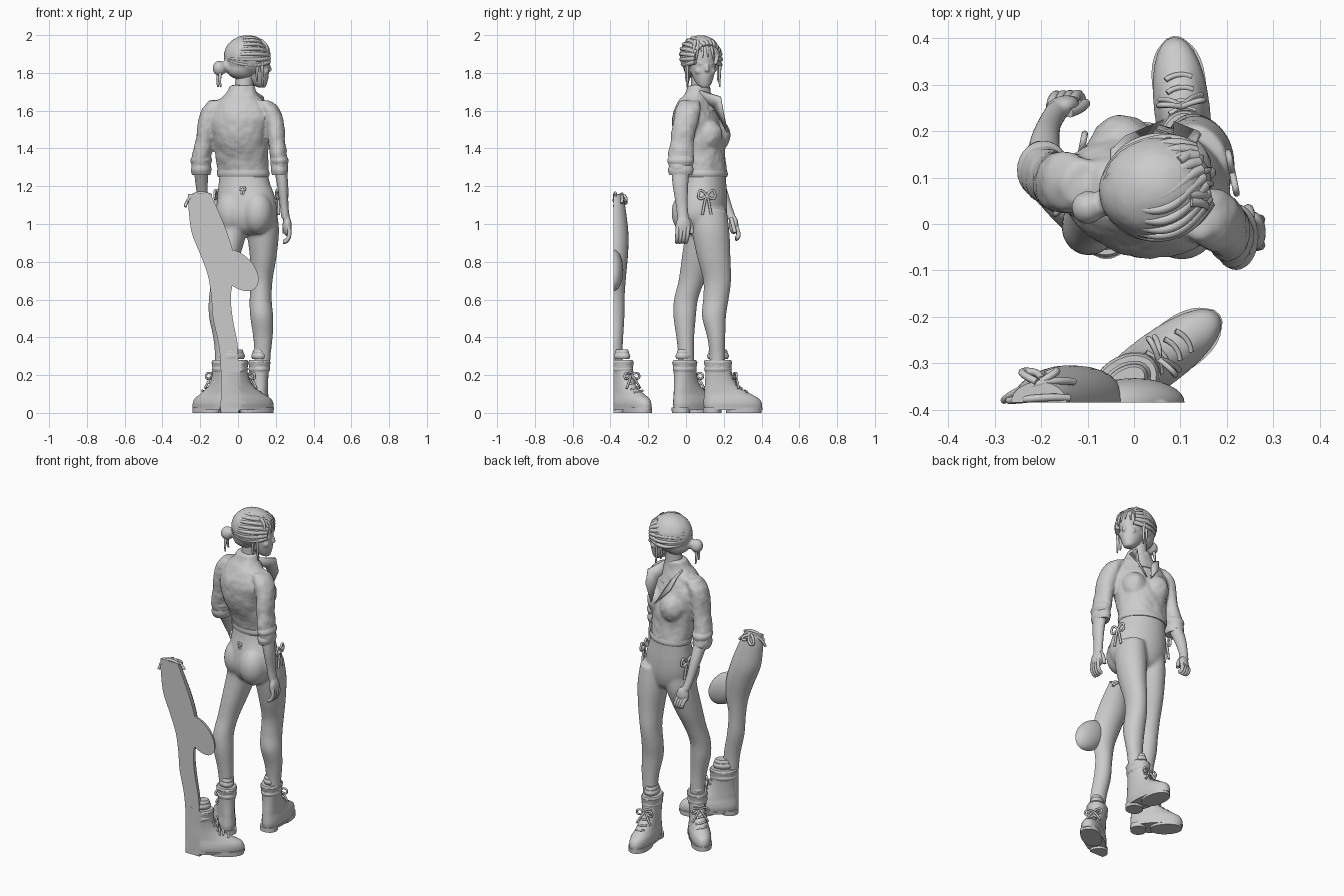
import bpy, bmesh, math
from mathutils import Matrix, Vector

CUT_Y = -0.385


def spline(rows, sub=5):
    out = []
    for i in range(len(rows) - 1):
        a, b, c, d = (rows[max(0, min(len(rows) - 1, i + k))] for k in (-1, 0, 1, 2))
        for s in range(sub):
            t = s / sub
            out.append([0.5 * (2 * q + (r - p) * t + (2 * p - 5 * q + 4 * r - w) * t * t
                        + (3 * q - p - 3 * r + w) * t ** 3) for p, q, r, w in zip(a, b, c, d)])
    return out + [list(rows[-1])]


def loft(bm, rows, yaw=0.0, n=28, power=2.0, sub=5):
    """Rows are (x, y, z, rx, ry) horizontal sections joined smoothly."""
    rings, cy, sy = [], math.cos(yaw), math.sin(yaw)
    for x, y, z, rx, ry in spline(rows, sub):
        ring = []
        for k in range(n):
            c, s = math.cos(2 * math.pi * k / n), math.sin(2 * math.pi * k / n)
            u = rx * math.copysign(abs(c) ** (2 / power), c)
            v = ry * math.copysign(abs(s) ** (2 / power), s)
            ring.append(bm.verts.new((x + u * cy - v * sy, y + u * sy + v * cy, z)))
        rings.append(ring)
    for a, b in zip(rings, rings[1:]):
        for k in range(n):
            bm.faces.new((a[k], a[(k + 1) % n], b[(k + 1) % n], b[k]))
    bm.faces.new(rings[0])
    bm.faces.new(rings[-1])


def blob(bm, c, r, yaw=0.0, pitch=0.0):
    m = (Matrix.Translation(c) @ Matrix.Rotation(yaw, 4, 'Z') @ Matrix.Rotation(pitch, 4, 'Y')
         @ Matrix.Diagonal((*r, 1)))
    bmesh.ops.create_uvsphere(bm, u_segments=28, v_segments=18, radius=1, matrix=m)


def cut(bm, co, no):
    """Remove everything on the +no side and cap the opening."""
    g = bm.verts[:] + bm.edges[:] + bm.faces[:]
    res = bmesh.ops.bisect_plane(bm, geom=g, plane_co=co, plane_no=no, clear_outer=True)
    edges = [e for e in res['geom_cut'] if isinstance(e, bmesh.types.BMEdge)]
    bmesh.ops.holes_fill(bm, edges=edges, sides=0)


def finish(bm, name, voxel=0, wrinkle=0, halve=False, soften=5):
    if halve:
        cut(bm, (0, CUT_Y, 0), (0, -1, 0))
    bmesh.ops.recalc_face_normals(bm, faces=bm.faces[:])
    me = bpy.data.meshes.new(name)
    bm.to_mesh(me)
    bm.free()
    ob = bpy.data.objects.new(name, me)
    bpy.context.collection.objects.link(ob)
    if voxel:
        m = ob.modifiers.new("blend", 'REMESH')
        m.mode, m.voxel_size, m.use_smooth_shade = 'VOXEL', voxel, True
        m = ob.modifiers.new("soften", 'SMOOTH')
        m.iterations = soften
    if wrinkle:
        tex = bpy.data.textures.new(name + "_folds", 'CLOUDS')
        tex.noise_scale = 0.07
        m = ob.modifiers.new("folds", 'DISPLACE')
        m.texture, m.strength = tex, wrinkle
    return ob


def strands(name, paths, r, taper=False):
    cu = bpy.data.curves.new(name, 'CURVE')
    cu.dimensions, cu.bevel_depth, cu.bevel_resolution = '3D', r, 2
    cu.resolution_u, cu.use_fill_caps = 4, True
    for p in paths:
        s = cu.splines.new('NURBS')
        s.points.add(len(p) - 1)
        for i, (pt, q) in enumerate(zip(s.points, p)):
            pt.co = (*q, 1)
            pt.radius = 1 - 0.6 * i / (len(p) - 1) if taper else 1
        s.order_u, s.use_endpoint_u = min(4, len(p)), True
    bpy.context.collection.objects.link(bpy.data.objects.new(name, cu))


YAW = math.radians(-20)
F, S = Vector((0.34, 0.94, 0)), Vector((0.94, -0.34, 0))

# jacket with rolled sleeves
bm = bmesh.new()
loft(bm, [(.02, .068, 1.735, .068, .058), (.018, .062, 1.69, .085, .068), (.012, .052, 1.64, .135, .092),
          (.008, .052, 1.56, .168, .12), (.012, .07, 1.46, .155, .132), (.02, .088, 1.37, .143, .116),
          (.025, .105, 1.30, .14, .105), (.028, .108, 1.255, .138, .105)], YAW)
for k in (-1, 1):
    blob(bm, Vector((.015, .085, 1.47)) + F * .062 + S * .064 * k, (.072, .07, .085))
loft(bm, [(.13, .02, 1.655, .04, .05), (.17, .012, 1.61, .05, .066), (.193, -.002, 1.54, .05, .067),
          (.203, -.018, 1.45, .046, .064), (.214, -.026, 1.36, .046, .068), (.222, -.028, 1.28, .042, .06)])
loft(bm, [(-.105, .085, 1.655, .045, .05), (-.14, .09, 1.61, .05, .066), (-.16, .09, 1.54, .05, .065),
          (-.176, .095, 1.45, .048, .06), (-.193, .108, 1.36, .052, .06), (-.195, .125, 1.27, .05, .056)])
finish(bm, "jacket", 0.008, 0.013, soften=8)

# sleeve cuffs and jacket hem as thin rolled bands
bm = bmesh.new()
for z, e in ((1.285, 0), (1.335, .003)):
    loft(bm, [(.22, -.028, z - .026, .04, .06), (.22, -.028, z, .045 + e, .068 + e), (.217, -.027, z + .024, .042, .062)])
    loft(bm, [(-.195, .122, z - .026, .048, .053), (-.195, .116, z, .054 + e, .06 + e), (-.193, .11, z + .024, .05, .054)])
loft(bm, [(.028, .108, 1.25, .138, .106), (.028, .107, 1.265, .143, .11), (.026, .105, 1.285, .14, .107)], YAW)
finish(bm, "cuffs_and_hem")

# open collar lapels
bm = bmesh.new()
for pts in (((.05, .06, 1.69), (.085, .07, 1.71), (.13, .185, 1.675), (.14, .2, 1.59), (.085, .222, 1.49), (.085, .15, 1.62)),
            ((.0, .07, 1.69), (-.05, .075, 1.71), (-.045, .165, 1.665), (-.02, .19, 1.59), (.065, .226, 1.49), (.0, .15, 1.63))):
    v = [bm.verts.new(p) for p in pts]
    for t in ((0, 1, 5), (1, 2, 5), (2, 3, 5), (3, 4, 5)):
        bm.faces.new([v[i] for i in t])
finish(bm, "collar").modifiers.new("thick", 'SOLIDIFY').thickness = 0.01

# hips and both legs
bm = bmesh.new()
loft(bm, [(.028, .108, 1.30, .127, .097), (.033, .103, 1.22, .139, .106), (.043, .093, 1.14, .158, .12),
          (.05, .085, 1.05, .162, .125), (.05, .087, .98, .13, .105), (.05, .09, .945, .07, .07)], YAW)
for k in (-1, 1):
    blob(bm, Vector((.05, .085, 1.06)) - F * .05 + S * .074 * k, (.083, .09, .115))
loft(bm, [(.125, .115, 1.08, .08, .1), (.132, .13, .96, .085, .1), (.133, .148, .82, .07, .088),
          (.125, .165, .70, .058, .074), (.12, .158, .60, .059, .068), (.125, .148, .51, .061, .064),
          (.132, .16, .40, .052, .048), (.13, .165, .31, .044, .042), (.125, .165, .22, .044, .045)])
loft(bm, [(-.025, .095, 1.08, .08, .1), (-.035, .095, .96, .082, .1), (-.062, .065, .82, .07, .088),
          (-.085, .03, .70, .058, .07), (-.098, .0, .60, .057, .064), (-.096, -.007, .51, .058, .06),
          (-.085, -.004, .40, .047, .048), (-.08, 0, .31, .043, .043), (-.08, 0, .22, .044, .045)])
finish(bm, "hips_and_legs", 0.008, soften=12)

# forearms
bm = bmesh.new()
loft(bm, [(.222, -.028, 1.3, .035, .048), (.236, -.03, 1.21, .03, .042), (.244, -.022, 1.10, .023, .032),
          (.252, -.016, 1.03, .023, .031)])
loft(bm, [(-.195, .125, 1.3, .04, .046), (-.192, .175, 1.2, .032, .037), (-.182, .215, 1.1, .025, .027),
          (-.168, .24, 1.03, .024, .026)])
# palms
blob(bm, (.26, -.014, .99), (.024, .042, .055), .1)
blob(bm, (-.155, .252, .995), (.038, .024, .05), .3)
finish(bm, "forearms_and_palms", 0.006)

# fingers
right, left = [], []
for i in range(4):
    o = i - 1.5
    right.append([(.268, -.017 + o * .018, .985), (.28, -.017 + o * .019, .94), (.265, -.024 + o * .017, .9 + abs(o) * .006), (.24, -.024 + o * .016, .905)])
    left.append([(-.155 + o * .016, .26 + o * .004, .985), (-.148 + o * .016, .285, .95), (-.14 + o * .016, .282, .925), (-.135 + o * .015, .262, .918 + abs(o) * .005)])
right.append([(.25, .01, 1.03), (.25, .035, .99), (.245, .032, .95)])
left.append([(-.14, .24, 1.03), (-.11, .25, .99), (-.105, .26, .955)])
strands("right_fingers", right, .011)
strands("left_fingers", left, .011)


# boots
def boot(name, heel, toe, halve=False):
    h, d = Vector(heel), Vector(toe) - Vector(heel)
    yaw, k = math.atan2(d.y, d.x), d.length / .31
    d.normalize()

    def rows(secs):
        return [(*(h + d * (a + b) / 2 * k), z, (b - a) / 2 * k, w) for z, a, b, w in secs]

    bm = bmesh.new()
    loft(bm, rows([(.025, .006, .307, .057), (.05, .003, .306, .06), (.075, .004, .292, .057), (.1, .006, .25, .051),
                   (.13, .008, .2, .048), (.165, .011, .168, .047), (.21, .012, .15, .049), (.245, .01, .148, .054),
                   (.27, .004, .152, .058)]), yaw, power=2.2)
    for a, b, z, w in ((0, .31, .014, .058), (.003, .095, 0, .05), (.12, .304, 0, .057)):
        loft(bm, rows([(z, a, b, w), (.028, a, b, w + .001)]), yaw, power=2.2, sub=1)
    for z, e in ((.265, .004), (.232, .002), (.3, -.013), (.32, -.02)):
        loft(bm, rows([(z - .016, .014 - e, .142 + e, .049 + e), (z, .008 - e, .148 + e, .055 + e),
                       (z + .016, .014 - e, .142 + e, .049 + e)]), yaw)
    finish(bm, name, halve=halve)
    # laces across the instep, with a bow
    side, laces = Vector((-d.y, d.x)), []
    for u, z in ((.235, .112), (.208, .13), (.18, .155), (.163, .185), (.155, .21)):
        laces.append([(*(h + d * (u - .015 * abs(s)) * k + side * .028 * s), z + .006 * s) for s in (-1, 0, 1)])
    for s in (-1, 1):
        laces.append([(*(h + d * (u * k) + side * s * w), z) for u, w, z in
                      ((.16, 0, .2), (.172, .04, .225), (.165, .062, .18), (.17, .03, .175), (.16, 0, .2))])
        laces.append([(*(h + d * (u * k) + side * s * w), z) for u, w, z in
                      ((.16, 0, .2), (.18, .02, .175), (.18, .045, .13))])
    strands(name + "_laces", laces, .006)


boot("right_boot", (.122, .09), (.085, .405))
boot("left_boot", (-.02, -.06), (-.232, .152))
boot("spare_boot", (-.088, -.395), (.185, -.195), True)

# spare half leg with a flat cut side
bm = bmesh.new()
loft(bm, [(-.205, CUT_Y, 1.16, .06, .045), (-.195, CUT_Y, 1.12, .068, .058), (-.18, CUT_Y, 1.06, .08, .068),
          (-.15, CUT_Y, .95, .094, .08), (-.112, CUT_Y, .84, .088, .078), (-.09, CUT_Y, .73, .07, .068),
          (-.09, CUT_Y, .62, .052, .06), (-.08, CUT_Y, .5, .052, .058), (-.052, CUT_Y, .36, .05, .05),
          (-.045, CUT_Y, .22, .046, .05), (-.042, CUT_Y, .012, .05, .045)])
finish(bm, "spare_leg", halve=True)
bm = bmesh.new()
blob(bm, (.0, CUT_Y, .755), (.132, .053, .082), 0, .8)
finish(bm, "spare_rounded_half", halve=True)

# neck
bm = bmesh.new()
loft(bm, [(.02, .075, 1.6, .09, .085), (.022, .075, 1.66, .065, .065), (.03, .075, 1.72, .05, .05),
          (.04, .078, 1.8, .05, .05)])
finish(bm, "neck")

# head, built in its own frame with the face along +x
HM = Matrix.Translation((.05, .078, 0)) @ Matrix.Rotation(math.radians(16), 4, 'Z')
bm = bmesh.new()
loft(bm, [(.08, 0, 1.722, .016, .018), (.068, 0, 1.735, .036, .034), (.052, 0, 1.765, .06, .05),
          (.042, 0, 1.80, .074, .061), (.036, 0, 1.84, .082, .067), (.032, 0, 1.89, .086, .07),
          (.025, 0, 1.94, .078, .066), (.02, 0, 1.975, .04, .04)])
blob(bm, (.117, 0, 1.828), (.014, .011, .024), 0, -.35)
blob(bm, (.122, 0, 1.815), (.011, .013, .009))
blob(bm, (.104, 0, 1.778), (.012, .021, .006))
blob(bm, (.103, 0, 1.767), (.011, .018, .007))
for k in (-1, 1):
    blob(bm, (.103, k * .03, 1.85), (.01, .015, .008), k * .35)
    blob(bm, (.088, k * .036, 1.81), (.02, .02, .02))
    blob(bm, (.02, k * .068, 1.835), (.018, .01, .03))
bm.transform(HM)
finish(bm, "head", 0.005)

# hair cap, nape and bun
bm = bmesh.new()
blob(bm, (-.002, 0, 1.887), (.124, .11, .113))
cut(bm, (.09, 0, 1.92), (.87, 0, -.49))
blob(bm, (-.035, 0, 1.825), (.08, .082, .062))
blob(bm, (-.155, 0, 1.825), (.036, .036, .04))
blob(bm, (-.115, 0, 1.835), (.03, .03, .03))
bm.transform(HM)
finish(bm, "hair", 0.007, 0.006, soften=3)
locks = []
for i in range(15):
    p = math.radians(-112 + 16 * i)
    locks.append([HM @ Vector((.12 * math.cos(t), .108 * math.sin(t) * math.sin(p + .2 * math.sin(3 * t)),
                               1.882 + .107 * math.sin(t) * math.cos(p))) for t in [math.radians(34 + 16 * j) for j in range(9)]])
strands("hair_locks", locks, .014, True)
fringe = [[HM @ Vector(q) for q in ((.06, y * .7, 1.97), (.105, y * .9, 1.94), (.118 - 6 * y * y, y, 1.91), (.12 - 8 * y * y, y * 1.15, 1.888 - abs(y) * .4))]
          for y in (-.07, -.048, -.022, .006, .034, .06)]
fringe += [[HM @ Vector(q) for q in ((.05, k * .088, 1.92), (.06 - o, k * .094, 1.84), (.05 - o, k * .086, 1.79), (.06 - o, k * .088, 1.725 + o))]
           for k in (-1, 1) for o in (0, .03)]
fringe += [[HM @ Vector(q) for q in ((-.15, y, 1.82), (-.165, y * 1.5, 1.77), (-.155, y * 2, 1.725))] for y in (-.015, .012)]
strands("fringe_and_side_locks", fringe, .011, True)


# tied strings on the hips, back and spare leg
def bow(c, side, size):
    c, s, z = Vector(c), Vector(side), Vector((0, 0, 1))
    out = []
    for k in (-1, 1):
        out.append([c + (s * k * a + z * b) * size for a, b in ((0, 0), (.6, .9), (1.1, .3), (.9, -.7), (0, 0))])
        out.append([c + (s * k * a + z * b) * size for a, b in ((0, 0), (.3, -.6), (.35, -1.6), (.5, -2.1))])
    return out


strands("hip_bows", bow((.212, .11, 1.15), (-.2, .98, 0), .048) + bow((-.115, .15, 1.15), (.2, .98, 0), .048), .007)
strands("back_knot", bow((.025, -.018, 1.185), (.94, -.34, 0), .014), .006)
strands("spare_strings", [
    [(-.28, -.38, 1.09), (-.27, -.37, 1.13), (-.23, -.345, 1.165), (-.16, -.335, 1.15), (-.13, -.34, 1.11)],
    [(-.21, -.34, 1.16), (-.25, -.32, 1.14), (-.24, -.315, 1.09), (-.2, -.32, 1.12), (-.2, -.335, 1.15)],
    [(-.2, -.34, 1.15), (-.16, -.315, 1.16), (-.155, -.31, 1.11), (-.19, -.325, 1.13)],
    [(-.27, -.38, 1.12), (-.24, -.38, 1.17), (-.19, -.37, 1.175), (-.14, -.375, 1.15)]], .008)

# smooth shading with crisp edges kept
for ob in bpy.context.collection.objects:
    if ob.type == 'MESH':
        ob.select_set(True)
        bpy.context.view_layer.objects.active = ob
bpy.ops.object.shade_smooth_by_angle(angle=math.radians(45))
